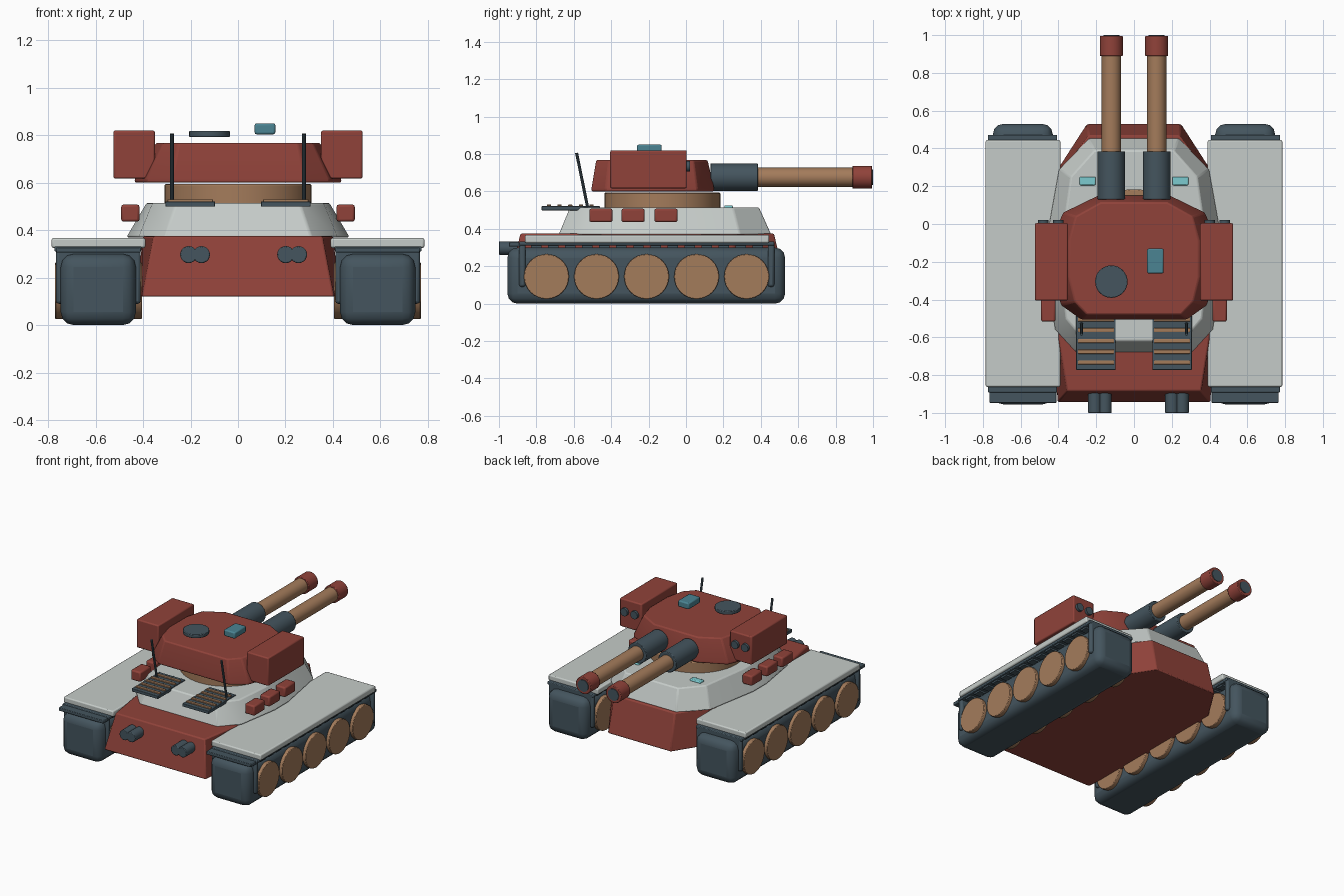
import bpy, bmesh, math
from mathutils import Vector

if "Cube" in bpy.data.objects:
    bpy.data.objects.remove(bpy.data.objects["Cube"])


def mat(name, c):
    m = bpy.data.materials.new(name)
    m.diffuse_color = (*c, 1)
    m.use_nodes = True
    m.node_tree.nodes["Principled BSDF"].inputs["Base Color"].default_value = m.diffuse_color
    return m


RED = mat("red", (0.28, 0.055, 0.042))
BROWN = mat("brown", (0.37, 0.2, 0.105))
DARK = mat("dark", (0.058, 0.09, 0.112))
LIGHT = mat("light_grey", (0.56, 0.6, 0.58))
TEAL = mat("teal", (0.07, 0.23, 0.29))
LAMP = mat("lamp", (0.2, 0.6, 0.63))


def finish(bm, name, m, bevel=0.0, seg=2):
    bmesh.ops.recalc_face_normals(bm, faces=bm.faces)
    me = bpy.data.meshes.new(name)
    bm.to_mesh(me)
    bm.free()
    me.materials.append(m)
    o = bpy.data.objects.new(name, me)
    bpy.context.collection.objects.link(o)
    if bevel:
        b = o.modifiers.new("bevel", 'BEVEL')
        b.width, b.segments = bevel, seg
    bpy.ops.object.select_all(action='DESELECT')
    bpy.context.view_layer.objects.active = o
    o.select_set(True)
    bpy.ops.object.shade_smooth_by_angle(angle=math.radians(30))
    return o


def box(name, x, y, z, m, bevel=0.0, seg=2):
    """Box from (min, max) ranges."""
    bm = bmesh.new()
    bmesh.ops.create_cube(bm, size=1)
    for v in bm.verts:
        v.co = [(r[0] + r[1]) / 2 + c * (r[1] - r[0]) for r, c in zip((x, y, z), v.co)]
    return finish(bm, name, m, bevel, seg)


def rod(name, a, b, r, m, sides=32, bevel=0.0):
    """Cylinder between two points."""
    a, b = Vector(a), Vector(b)
    d = b - a
    bm = bmesh.new()
    bmesh.ops.create_cone(bm, cap_ends=True, segments=sides, radius1=r, radius2=r, depth=d.length)
    q = d.to_track_quat('Z', 'Y')
    for v in bm.verts:
        v.co = q @ v.co + (a + b) / 2
    return finish(bm, name, m, bevel)


def loft(name, rings, m, bevel=0.008):
    """Armour body: mirrored half outlines (z, [(x, y)...]) stacked and capped."""
    bm = bmesh.new()
    loops = []
    for z, half in rings:
        pts = half + [(-x, y) for x, y in reversed(half)]
        loops.append([bm.verts.new((x, y, z)) for x, y in pts])
    n = len(loops[0])
    for lo, hi in zip(loops, loops[1:]):
        for i in range(n):
            bm.faces.new((lo[i], lo[(i + 1) % n], hi[(i + 1) % n], hi[i]))
    bm.faces.new(loops[0])
    bm.faces.new(loops[-1])
    return finish(bm, name, m, bevel)


# Hull
loft("lower_hull", [
    (0.12, [(0.25, 0.53), (0.43, 0.25), (0.43, -0.60), (0.405, -0.945)]),
    (0.375, [(0.24, 0.47), (0.40, 0.25), (0.40, -0.60), (0.355, -0.885)])], RED)
loft("upper_hull", [
    (0.37, [(0.24, 0.455), (0.40, 0.29), (0.47, -0.10), (0.47, -0.25), (0.42, -0.56), (0.31, -0.68)]),
    (0.515, [(0.21, 0.39), (0.335, 0.25), (0.385, -0.10), (0.385, -0.25), (0.36, -0.50), (0.26, -0.62)])], LIGHT)

# Turret
rod("turret_ring", (0, -0.126, 0.50), (0, -0.126, 0.594), 0.31, BROWN, 48, 0.006)
base = [(0.19, 0.15), (0.375, 0.06), (0.435, -0.08), (0.435, -0.28), (0.385, -0.43), (0.28, -0.505)]
loft("turret", [
    (0.60, base), (0.618, base),
    (0.768, [(0.175, 0.115), (0.31, 0.04), (0.345, -0.09), (0.345, -0.28), (0.315, -0.41), (0.25, -0.48)])], RED)
rod("hatch", (-0.12, -0.305, 0.792), (-0.12, -0.305, 0.818), 0.086, DARK, 32, 0.004)
box("sight", (0.07, 0.157), (-0.262, -0.13), (0.804, 0.85), TEAL, 0.008)

# Parts repeated on both sides
for s, side in ((-1, "left"), (1, "right")):
    def sx(a, b):
        return tuple(sorted((s * a, s * b)))

    # Track, fender and flaps
    box(f"{side}_track", sx(0.43, 0.747), (-0.955, 0.53), (0.0, 0.3), DARK, 0.055, 3)
    box(f"{side}_fender", sx(0.39, 0.785), (-0.862, 0.445), (0.325, 0.367), LIGHT, 0.008)
    box(f"{side}_fender_base", sx(0.407, 0.773), (-0.892, 0.472), (0.31, 0.332), DARK, 0.005)
    box(f"{side}_mud_plate", sx(0.41, 0.765), (-0.947, -0.88), (0.305, 0.328), DARK, 0.004)
    for end, y in (("rear", (-0.892, -0.858)), ("front", (0.438, 0.472))):
        box(f"{side}_{end}_flap", sx(0.41, 0.767), y, (0.09, 0.33), DARK, 0.012)
    for i in range(14):
        y = -0.80 + i * 0.091
        box(f"{side}_track_lug_{i}", sx(0.42, 0.76), (y - 0.028, y + 0.028), (0.298, 0.326), DARK)
    # Road wheels
    for i in range(5):
        y = -0.746 + i * 0.2675
        rod(f"{side}_wheel_{i}", (s * 0.405, y, 0.145), (s * 0.77, y, 0.145), 0.12, BROWN, 32, 0.004)

    # Guns
    g = s * 0.12
    rod(f"{side}_gun_sleeve", (g, 0.13, 0.676), (g, 0.385, 0.676), 0.073, DARK, 32, 0.004)
    rod(f"{side}_gun_barrel", (g, 0.35, 0.676), (g, 0.93, 0.676), 0.051, BROWN)
    rod(f"{side}_muzzle", (g, 0.89, 0.676), (g, 0.995, 0.676), 0.061, RED, 32, 0.004)
    rod(f"{side}_bore", (g, 0.95, 0.676), (g, 1.0, 0.676), 0.042, DARK)

    # Launcher pods
    box(f"{side}_pod", sx(0.35, 0.525), (-0.405, 0.004), (0.617, 0.82), RED, 0.008)
    for k, x in enumerate((0.40, 0.48)):
        rod(f"{side}_pod_tube_{k}", (s * x, -0.05, 0.735), (s * x, 0.022, 0.735), 0.028, DARK, 20)

    # Stowage boxes
    for i, y in enumerate((-0.455, -0.283, -0.107)):
        box(f"{side}_stowage_{i}", sx(0.415, 0.492), (y - 0.062, y + 0.062), (0.436, 0.508), RED, 0.01)

    # Headlight, rear grille and antenna
    box(f"{side}_headlight", sx(0.203, 0.288), (0.205, 0.25), (0.50, 0.526), LAMP, 0.006)
    box(f"{side}_grille", sx(0.097, 0.306), (-0.772, -0.46), (0.499, 0.521), DARK, 0.003)
    for i in range(5):
        y = -0.733 + i * 0.057
        box(f"{side}_grille_slat_{i}", sx(0.105, 0.297), (y - 0.011, y + 0.011), (0.505, 0.53), BROWN, 0.003)
    rod(f"{side}_antenna", (s * 0.278, -0.525, 0.51), (s * 0.278, -0.585, 0.806), 0.008, DARK, 10)

    # Twin exhausts (slightly off-centre as a set)
    c = 0.228 if s > 0 else -0.181
    for k, dx in enumerate((-0.027, 0.027)):
        rod(f"{side}_exhaust_{k}", (c + dx, -0.85, 0.297), (c + dx, -1.0, 0.297), 0.036, DARK, 20, 0.004)
